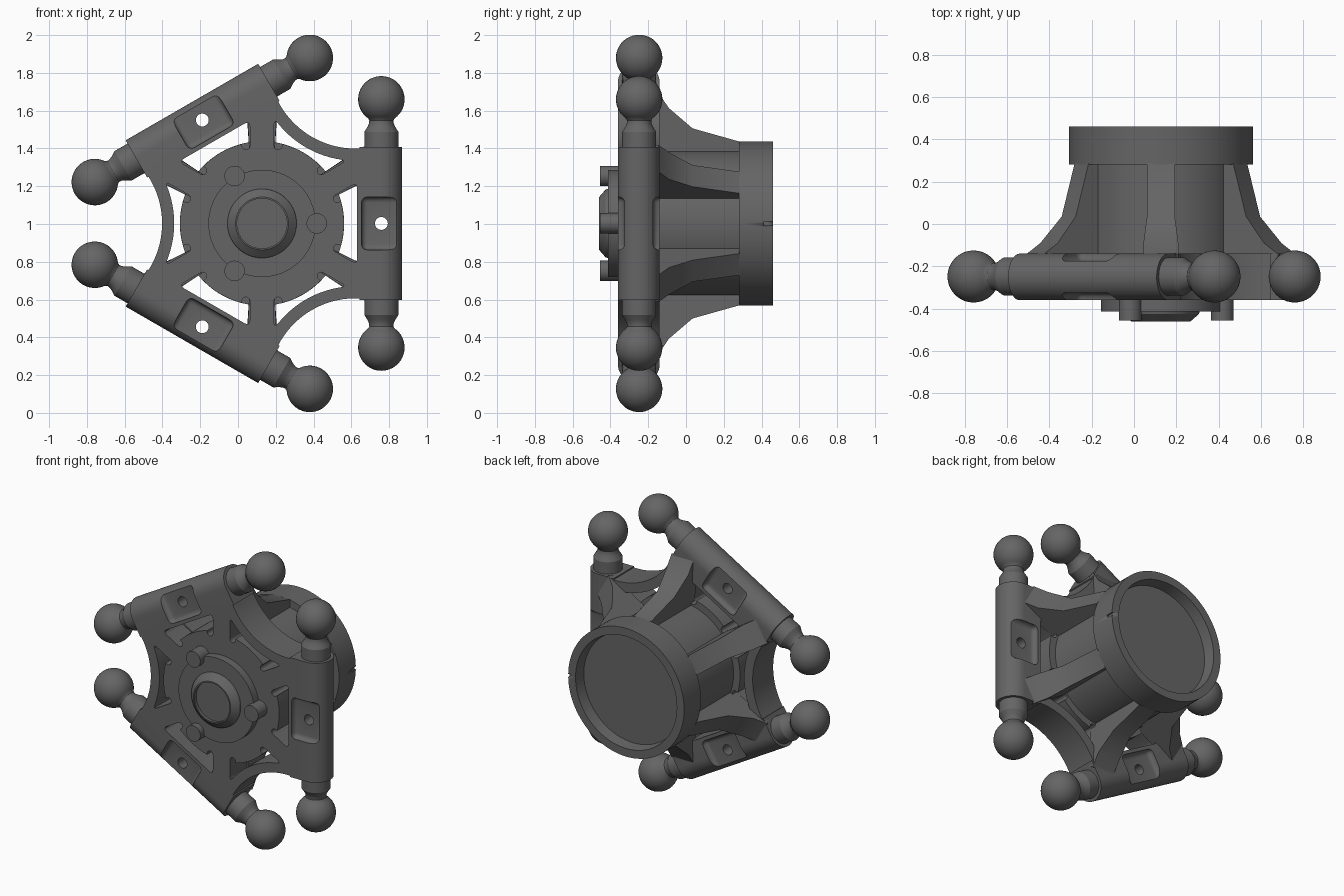
import bpy, bmesh
from math import sin, cos, pi, radians, asin, sqrt, atan2
from mathutils import Vector, Matrix

if "Cube" in bpy.data.objects:
    bpy.data.objects.remove(bpy.data.objects["Cube"])

HUB = (0.127, 0, 1.003)      # the wheel axis runs along y through this point
ARMS = (0, 120, 240)
SPOKES = (30, 90, 150, 210, 270, 330)

# Dark grey plastic
GREY = bpy.data.materials.new("dark_grey")
GREY.diffuse_color = (.13, .13, .13, 1)
GREY.use_nodes = True
GREY.node_tree.nodes["Principled BSDF"].inputs["Base Color"].default_value = GREY.diffuse_color


def add(name, mesh, angle=0, smooth=30):
    ob = bpy.data.objects.new(name, mesh)
    bpy.context.collection.objects.link(ob)
    if not mesh.materials:
        mesh.materials.append(GREY)
    ob.location, ob.rotation_euler = HUB, (0, -radians(angle), 0)
    bpy.ops.object.select_all(action='DESELECT')
    ob.select_set(True)
    bpy.context.view_layer.objects.active = ob
    bpy.ops.object.shade_smooth_by_angle(angle=radians(smooth))
    return ob


def to_mesh(bm, name):
    bmesh.ops.remove_doubles(bm, verts=bm.verts, dist=1e-5)
    bmesh.ops.recalc_face_normals(bm, faces=bm.faces)
    me = bpy.data.meshes.new(name)
    bm.to_mesh(me)
    bm.free()
    return me


def lathe(name, profile, axis, offset=(0, 0, 0), n=64):
    # profile = (radius, position along axis)
    bm = bmesh.new()
    side = Vector((1, 0, 0))
    ax = Vector(axis)
    vs = [bm.verts.new(side * r + ax * h) for r, h in profile]
    es = [bm.edges.new(p) for p in zip(vs, vs[1:])]
    bmesh.ops.spin(bm, geom=vs + es, cent=(0, 0, 0), axis=ax, angle=2 * pi, steps=n)
    bmesh.ops.translate(bm, verts=bm.verts, vec=offset)
    return to_mesh(bm, name)


def prism(name, profile, half):
    # profile in (outward, depth), extruded along the tangent direction
    bm = bmesh.new()
    f = bm.faces.new([bm.verts.new((u, d, -half)) for u, d in profile])
    ext = bmesh.ops.extrude_face_region(bm, geom=[f])
    bmesh.ops.translate(bm, verts=[v for v in ext['geom'] if isinstance(v, bmesh.types.BMVert)],
                        vec=(0, 0, 2 * half))
    return to_mesh(bm, name)


def cut(ob, cutter):
    m = ob.modifiers.new("cut", 'BOOLEAN')
    m.operation, m.solver, m.object = 'DIFFERENCE', 'EXACT', cutter
    bpy.ops.object.select_all(action='DESELECT')
    bpy.context.view_layer.objects.active = ob
    ob.select_set(True)
    bpy.ops.object.modifier_apply(modifier=m.name)
    bpy.data.objects.remove(cutter)


def box(size, loc, bevel=0.0):
    bm = bmesh.new()
    bmesh.ops.create_cube(bm, size=1, matrix=Matrix.Translation(loc) @ Matrix.Diagonal((*size, 1)))
    if bevel:
        bmesh.ops.bevel(bm, geom=bm.edges[:], offset=bevel, segments=4, profile=0.5, affect='EDGES')
    return add("cutter", to_mesh(bm, "cutter"))


def arc(cx, r, a, b, n=14):
    return [Vector((cx + r * cos(a + (b - a) * i / n), r * sin(a + (b - a) * i / n))) for i in range(n + 1)]


def fillet(a, c, b):
    return [a * (1 - t) ** 2 + c * 2 * t * (1 - t) + b * t * t for t in (0, .25, .5, .75, 1)]


def turn(pts, deg):
    m = Matrix.Rotation(radians(deg), 2)
    return [m @ p for p in pts]


# Frame plate outline: straight sides for the bars, concave arcs between them
outline = []
for a in ARMS:
    outline += turn([Vector((.523, -.405)), Vector((.523, .405))], a)
    outline += turn(arc(.99, .461, radians(212.8), radians(147.2), 24), a + 60)


def window(curved):
    # opening around the disc with a rounded finger along each spoke, built as a half and mirrored
    R, w, g, k = .434, .064, .021, .035
    d = Vector((cos(pi / 6), sin(pi / 6)))
    n = Vector((d.y, -d.x))
    half = arc(0, R, 0, pi / 6 - asin((w + 2 * g) / R))
    for i in range(9):
        t = pi * i / 8
        half.append(d * (.411 - g * sin(t)) + n * (w + g + g * cos(t)))
    c_out = d * (.556 if curved else .545) + n * w
    if curved:
        a0 = atan2(c_out.y, c_out.x - .99)
        rim = arc(.99, .525, a0 + k / .525, pi)
        half += fillet(c_out - d * k, c_out, rim[0]) + rim[1:]
    else:
        half += fillet(c_out - d * k, c_out, c_out - Vector((0, k)))
        half.append(Vector((c_out.x, 0)))
    return half + [Vector((p.x, -p.y)) for p in reversed(half[1:-1])]


loops = [outline]
for a in ARMS:
    loops += [turn(window(False), a), turn(window(True), a + 60)]
cu = bpy.data.curves.new("frame_plate", 'CURVE')
cu.dimensions, cu.fill_mode, cu.extrude = '2D', 'BOTH', .11
for pts in loops:
    sp = cu.splines.new('POLY')
    sp.points.add(len(pts) - 1)
    for q, p in zip(sp.points, pts):
        q.co = (p.x, p.y, 0, 1)
    sp.use_cyclic_u = True
tmp = bpy.data.objects.new("tmp", cu)
bpy.context.collection.objects.link(tmp)
plate = bpy.data.meshes.new_from_object(tmp.evaluated_get(bpy.context.evaluated_depsgraph_get()))
bpy.data.objects.remove(tmp)
plate.transform(Matrix.Translation((0, -.25, 0)) @ Matrix.Rotation(pi / 2, 4, 'X'))
add("frame_plate", plate)

# Hub barrel and rear ring with shallow recess
Y = (0, 1, 0)
add("hub_barrel", lathe("hub_barrel", [(0, -.3), (.386, -.3), (.386, .3), (0, .3)], Y))
ring = add("rear_ring", lathe("rear_ring", [(0, .28), (.435, .28), (.435, .46), (.38, .46),
                                            (.37, .385), (0, .385)], Y, n=96))
cut(ring, box((.02, .06, .02), (.435, .44, 0)))

# Front cap: flat disc, then a chamfered boss with a dished middle
add("front_cap", lathe("front_cap", [(0, -.34), (.284, -.34), (.284, -.413), (.183, -.413), (.18, -.425),
                                     (.14, -.46), (.132, -.46), (.132, -.44), (0, -.44)], Y))
bolt = lathe("cap_bolt", [(0, -.34), (.054, -.34), (.054, -.455), (0, -.455)], Y, (.29, 0, 0), 32)

# Ribs sweeping from the rear ring down to the bars, flaring at the foot
rib = prism("rib", [(.36, .285), (.433, .285), (.437, .27), (.503, .035), (.61, -.09), (.69, -.145),
                    (.67, -.18), (.36, -.18)], .066)
for v in rib.vertices:
    if v.co.x > .55:
        v.co.z *= 1.25
for a in SPOKES:
    add("rib", rib, a)

# Bar: D-shaped section with pockets front and back and a through hole
d_section = [(.515, -.14), (.515, -.36)] + [
    (.632 + .11 * cos(t), -.25 + .11 * sin(t)) for t in [-pi / 2 + pi * i / 24 for i in range(25)]]
bar = add("bar", prism("bar", d_section, .405))
for y in (-.425, -.075):
    cut(bar, box((.5, .2, .28), (.777, y, 0), .03))
cut(bar, add("cutter", lathe("cutter", [(0, -.6), (.034, -.6), (.034, .1), (0, .1)], Y, (.632, 0, 0), 32)))
bar_mesh = bar.data
bpy.data.objects.remove(bar)

# Ball stud with collar and waisted neck
stud_profile = [(0, .39), (.09, .39), (.09, .485), (.073, .512), (.065, .53), (.064, .545)]
stud_profile += [(.123 * sin(t), .657 - .123 * cos(t))
                 for t in [radians(34.7 + (180 - 34.7) * i / 20) for i in range(21)]]
for a in ARMS:
    add("cap_bolt", bolt, a)
    add("bar", bar_mesh, a)
    for s in (1, -1):
        add("ball_stud", lathe("ball_stud", [(r, s * h) for r, h in stud_profile],
                               (0, 0, 1), (.632, -.248, 0), 40), a)
